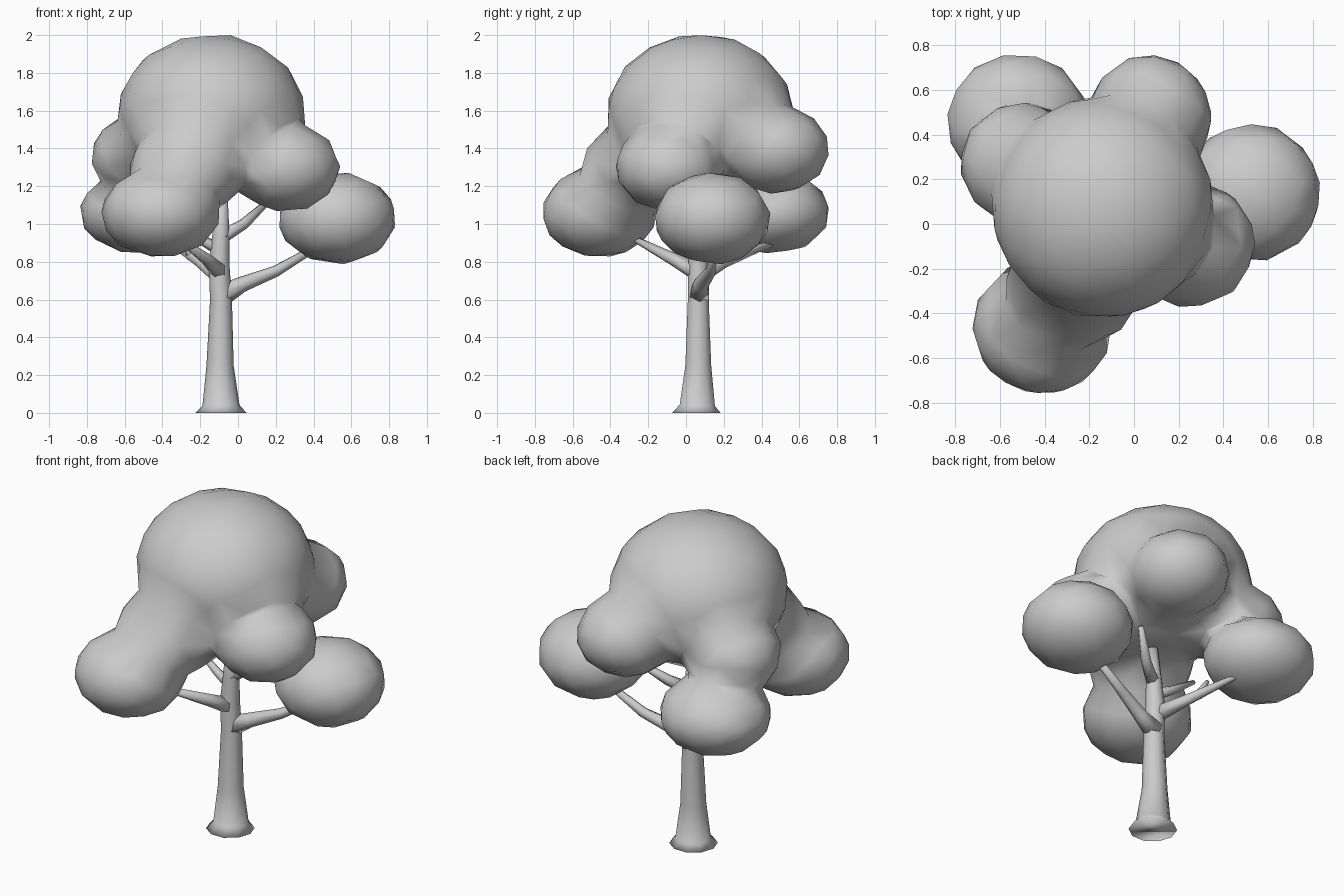
import bpy, bmesh, math
from mathutils import Vector, Matrix

if "Cube" in bpy.data.objects:
    bpy.data.objects.remove(bpy.data.objects["Cube"])


def finish(bm, name):
    bmesh.ops.recalc_face_normals(bm, faces=bm.faces)
    me = bpy.data.meshes.new(name)
    bm.to_mesh(me)
    bm.free()
    for p in me.polygons:
        p.use_smooth = True
    ob = bpy.data.objects.new(name, me)
    bpy.context.collection.objects.link(ob)
    return ob


def tube(name, path, sides=8):
    """Tapered tube through (x, y, z, radius) points."""
    bm = bmesh.new()
    pts = [Vector(p[:3]) for p in path]
    rings = []
    for i, p in enumerate(pts):
        d = pts[min(i + 1, len(pts) - 1)] - pts[max(i - 1, 0)]
        q = Vector((0, 0, 1)).rotation_difference(d.normalized())
        if i == 0 and p.z == 0:
            q.identity()
        rings.append([bm.verts.new(p + q @ Vector((
            path[i][3] * math.cos(2 * math.pi * k / sides),
            path[i][3] * math.sin(2 * math.pi * k / sides), 0)))
            for k in range(sides)])
    for a, b in zip(rings, rings[1:]):
        for k in range(sides):
            n = (k + 1) % sides
            bm.faces.new((a[k], a[n], b[n], b[k]))
    bm.faces.new(rings[0])
    bm.faces.new(rings[-1])
    return finish(bm, name)


def foliage(name, blobs, faces):
    """Fuse ellipsoids into one soft, coarse leaf mass."""
    bm = bmesh.new()
    for c, r in blobs:
        m = Matrix.Translation(c) @ Matrix.Diagonal((*r, 1))
        bmesh.ops.create_icosphere(bm, subdivisions=4, radius=1.01, matrix=m)
    ob = finish(bm, name)
    rm = ob.modifiers.new("fuse", 'REMESH')
    rm.mode = 'VOXEL'
    rm.voxel_size = 0.03
    rm.use_smooth_shade = True
    sm = ob.modifiers.new("soften", 'SMOOTH')
    sm.factor = 0.5
    sm.iterations = 6
    dg = bpy.context.evaluated_depsgraph_get()
    count = sum(len(p.vertices) - 2 for p in ob.evaluated_get(dg).data.polygons)
    dec = ob.modifiers.new("coarsen", 'DECIMATE')
    dec.ratio = min(1, faces / max(count, 1))
    return ob


# Crown with its fused side lobes
foliage("crown", [
    ((-0.14, 0.075, 1.58), (0.49, 0.49, 0.42)),
    ((-0.41, -0.46, 1.06), (0.31, 0.30, 0.235)),    # front left
    ((-0.27, -0.27, 1.29), (0.30, 0.28, 0.24)),     # front left neck
    ((0.25, -0.09, 1.30), (0.29, 0.28, 0.23)),      # front right
    ((0.07, 0.47, 1.395), (0.275, 0.285, 0.23)),    # back
    ((-0.52, 0.46, 1.06), (0.315, 0.30, 0.215)),    # back left
    ((-0.50, 0.27, 1.36), (0.275, 0.27, 0.22)),     # left
], 700)

# Separate lobe on the right
foliage("right_lobe", [((0.525, 0.14, 1.03), (0.31, 0.305, 0.24))], 130)

# Trunk with flared foot
tube("trunk", [
    (-0.09, 0.055, 0, 0.135), (-0.09, 0.06, 0.04, 0.098), (-0.095, 0.065, 0.25, 0.072),
    (-0.09, 0.065, 0.6, 0.058), (-0.10, 0.065, 0.78, 0.055),
    (-0.09, 0.065, 0.95, 0.045), (-0.085, 0.06, 1.15, 0.03)], 10)

# Branches reaching into the lobes
branches = {
    "right_branch": [(-0.09, 0.07, 0.62, 0.06), (0.02, 0.08, 0.68, 0.042),
                     (0.20, 0.13, 0.75, 0.03), (0.42, 0.16, 0.88, 0.018)],
    "front_left_branch": [(-0.09, 0.07, 0.74, 0.05), (-0.16, -0.06, 0.81, 0.035),
                          (-0.32, -0.29, 0.93, 0.015)],
    "back_left_branch": [(-0.10, 0.07, 0.73, 0.05), (-0.20, 0.2, 0.80, 0.034),
                         (-0.37, 0.48, 0.91, 0.015)],
    "back_left_twig": [(-0.24, 0.27, 0.82, 0.028), (-0.29, 0.29, 0.92, 0.012)],
    "left_branch": [(-0.09, 0.07, 0.86, 0.035), (-0.2, 0.08, 0.92, 0.025),
                    (-0.35, 0.10, 1.02, 0.013)],
    "back_branch": [(-0.09, 0.06, 0.93, 0.04), (0.03, 0.14, 1.0, 0.03),
                    (0.16, 0.25, 1.12, 0.016)],
}
for name, path in branches.items():
    tube(name, path, 6)
